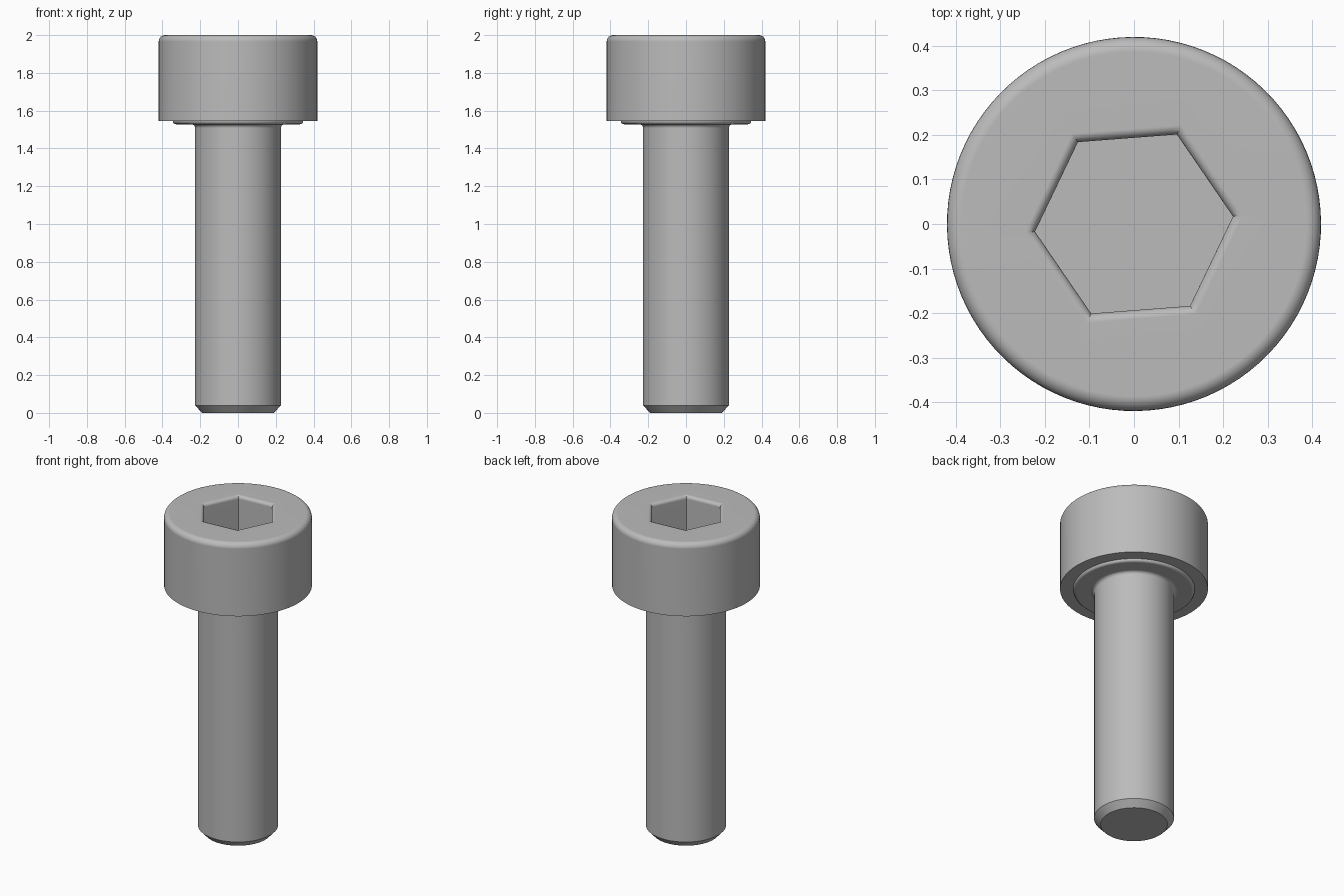
import bpy
import bmesh
from math import cos, sin, pi, radians

cube = bpy.data.objects.get("Cube")
if cube:
    bpy.data.objects.remove(cube, do_unlink=True)

SEGMENTS = 96
TURN = radians(4.4)


def arc(cx, cz, radius, start, end, steps=6):
    """Points (radius, z) along a rounded edge of the profile."""
    angles = [radians(start + (end - start) * i / steps) for i in range(steps + 1)]
    return [(cx + radius * cos(a), cz + radius * sin(a)) for a in angles]


def ring(bm, size, z, hexagon):
    """One cross-section: a circle of given radius or a hexagon of given apothem."""
    verts = []
    for i in range(SEGMENTS):
        a = 2 * pi * i / SEGMENTS
        r = size / cos(a % (pi / 3) - pi / 6) if hexagon else size
        verts.append(bm.verts.new((r * cos(a + TURN), r * sin(a + TURN), z)))
    return verts


# Outer profile from the tip up to the top of the head
outer = [(0.19, 0), (0.227, 0.04)]                 # chamfered tip
outer += arc(0.247, 1.508, 0.02, 180, 90)          # fillet under the head
outer += arc(0.328, 1.545, 0.017, 270, 360)        # raised bearing ring
outer += [(0.42, 1.545)]
outer += arc(0.387, 1.967, 0.033, 0, 90)           # rounded head rim

# Hexagonal socket from its rounded mouth down to the floor
socket = arc(0.213, 1.98, 0.02, 90, 180) + [(0.193, 1.75)]

bm = bmesh.new()
rings = [ring(bm, r, z, False) for r, z in outer]
rings += [ring(bm, r, z, True) for r, z in socket]
for low, high in zip(rings, rings[1:]):
    for i in range(SEGMENTS):
        j = (i + 1) % SEGMENTS
        bm.faces.new((low[i], low[j], high[j], high[i]))
bm.faces.new(reversed(rings[0]))
bm.faces.new(rings[-1])
bmesh.ops.recalc_face_normals(bm, faces=bm.faces)

mesh = bpy.data.meshes.new("socket_head_bolt")
bm.to_mesh(mesh)
bm.free()
bolt = bpy.data.objects.new("socket_head_bolt", mesh)
bpy.context.collection.objects.link(bolt)

# Plain grey metal
steel = bpy.data.materials.new("grey_steel")
steel.use_nodes = True
colour = (0.5, 0.5, 0.5, 1)
steel.diffuse_color = colour
steel.node_tree.nodes["Principled BSDF"].inputs["Base Color"].default_value = colour
mesh.materials.append(steel)

# Smooth rounded surfaces, crisp hard edges
bpy.context.view_layer.objects.active = bolt
bolt.select_set(True)
bpy.ops.object.shade_smooth_by_angle(angle=radians(30))
weighted = bolt.modifiers.new("clean_shading", 'WEIGHTED_NORMAL')
weighted.keep_sharp = True
